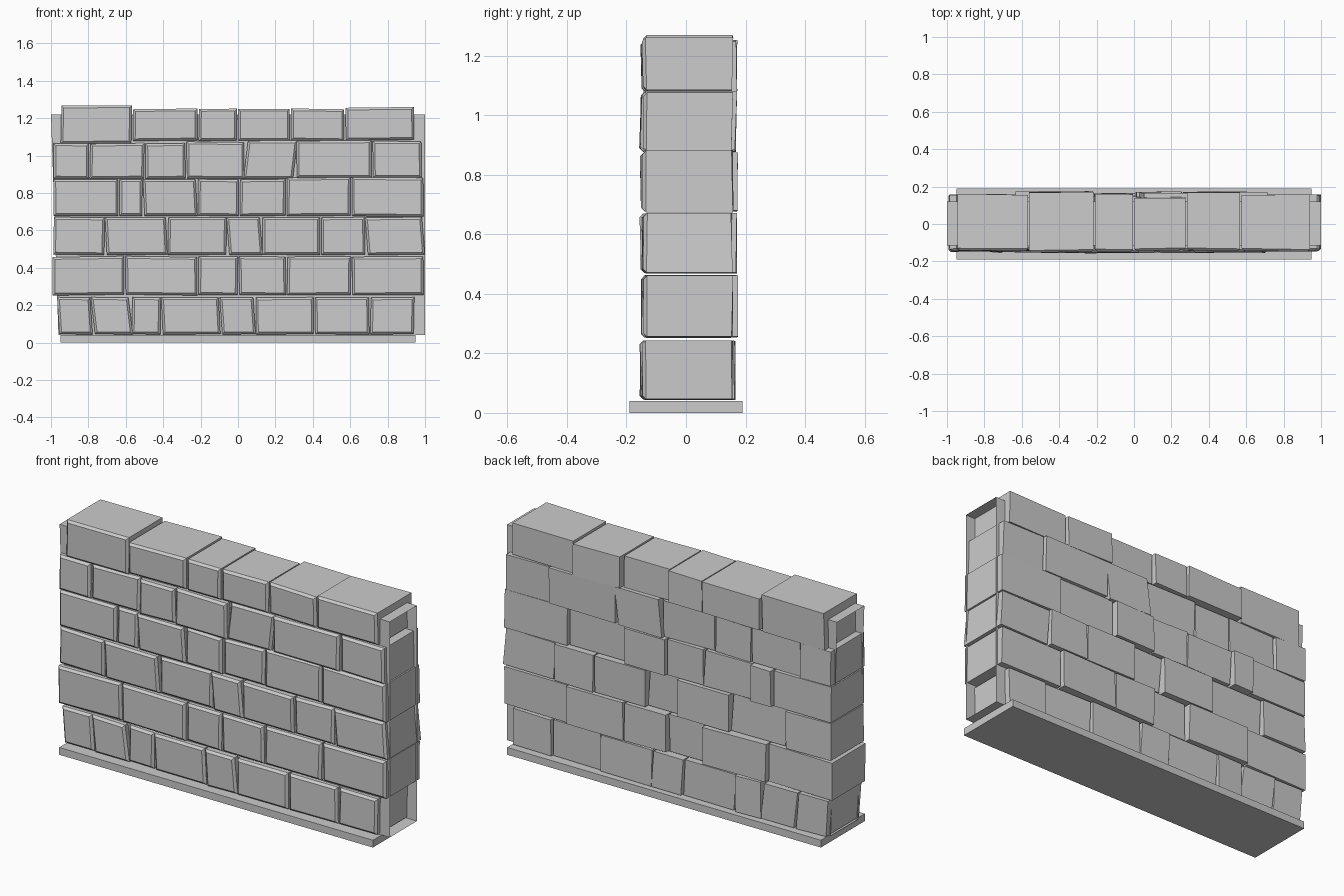
import bpy, bmesh, random
from mathutils import Vector

if "Cube" in bpy.data.objects:
    bpy.data.objects.remove(bpy.data.objects["Cube"])

random.seed(4)


def make_object(name, bm):
    bmesh.ops.recalc_face_normals(bm, faces=bm.faces)
    mesh = bpy.data.meshes.new(name)
    bm.to_mesh(mesh)
    bm.free()
    obj = bpy.data.objects.new(name, mesh)
    bpy.context.collection.objects.link(obj)
    return obj


def box(x0, x1, y0, y1, z0, z1):
    bm = bmesh.new()
    bmesh.ops.create_cube(bm, size=1)
    for v in bm.verts:
        v.co = Vector((x1 if v.co.x > 0 else x0,
                       y1 if v.co.y > 0 else y0,
                       z1 if v.co.z > 0 else z0))
    return bm


def stone(name, x0, x1, y0, y1, z0, z1, lean=0.0, tilt=0.0):
    """Through-stone with slightly uneven corners and a chamfered front."""
    bm = box(x0, x1, y0, y1, z0, z1)
    cx, cz = (x0 + x1) / 2, (z0 + z1) / 2
    for v in bm.verts:
        dx, dz = v.co.x - cx, v.co.z - cz
        v.co.x += dz * lean
        v.co.z += dx * tilt
        v.co.y += random.uniform(-0.004, 0.004)
    front = min(bm.faces, key=lambda f: f.calc_center_median().y)
    bmesh.ops.bevel(bm, geom=list(front.edges), offset=0.012, segments=1,
                    affect='EDGES', profile=0.5)
    return make_object(name, bm)


# Plinth
make_object("base_slab", box(-0.95, 0.95, -0.19, 0.19, 0, 0.04))

# Mortar sleeve, open at both ends
core = box(-1, 1, -0.115, 0.12, 0.04, 1.22)
ends = [f for f in core.faces if abs(f.calc_center_median().x) > 0.9]
bmesh.ops.delete(core, geom=ends, context='FACES_ONLY')
for v in core.verts:
    if v.co.x < 0 and v.co.z < 0.1:
        v.co.x = -0.96
make_object("mortar_core", core)

# Courses: bottom, top, joint positions along x
courses = [
    (0.045, 0.242, [-0.965, -0.78, -0.57, -0.41, -0.095, 0.092, 0.408, 0.705, 0.945]),
    (0.255, 0.460, [-0.995, -0.605, -0.215, 0.002, 0.26, 0.607, 0.995]),
    (0.470, 0.670, [-0.99, -0.71, -0.378, -0.058, 0.128, 0.442, 0.683, 0.995]),
    (0.678, 0.873, [-0.99, -0.637, -0.508, -0.218, 0.007, 0.258, 0.605, 0.995]),
    (0.877, 1.065, [-0.99, -0.795, -0.498, -0.278, 0.037, 0.31, 0.717, 0.985]),
    (1.080, 1.250, [-0.95, -0.565, -0.213, -0.003, 0.28, 0.572, 0.945]),
]
# Notable leaning stones: (course, index) -> lean
leans = {(0, 0): -0.07, (0, 1): -0.12, (0, 3): -0.05, (0, 4): -0.07,
         (2, 1): -0.05, (2, 3): -0.08, (2, 6): -0.08, (4, 4): 0.12, (3, 2): -0.05}
# Notable height changes: (course, index) -> (bottom shift, top shift)
lifts = {(5, 0): (-0.015, 0.018), (5, 5): (0.003, 0.008), (4, 3): (0.0, 0.008),
         (4, 4): (0.0, 0.015), (4, 5): (0.005, 0.015), (4, 6): (0.005, 0.012),
         (3, 5): (0.0, 0.01), (3, 6): (-0.003, 0.01)}

for r, (z0, z1, joints) in enumerate(courses):
    for i, (a, b) in enumerate(zip(joints, joints[1:])):
        low, high = lifts.get((r, i), (0, 0))
        last = i in (0, len(joints) - 2)
        back = 0.155 if last else random.uniform(0.14, 0.172)
        front = -0.145 if last else random.uniform(-0.155, -0.138)
        stone(f"stone_{r + 1}_{i + 1}", a + 0.004, b - 0.004, front, back,
              z0 + low, z1 + high, leans.get((r, i), random.uniform(-0.02, 0.02)),
              random.uniform(-0.015, 0.015))
